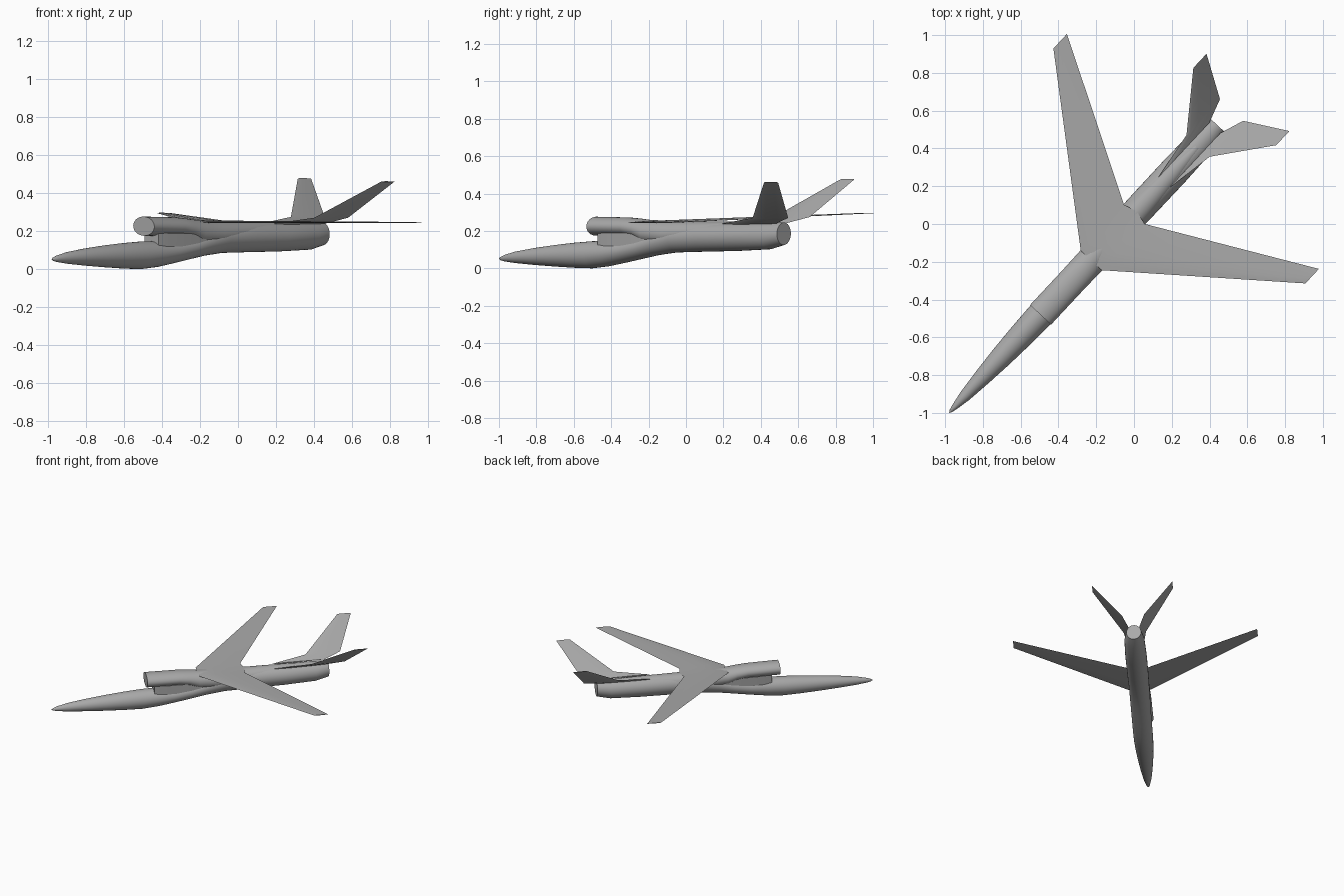
import bpy, bmesh, math
from mathutils import Vector

if "Cube" in bpy.data.objects:
    bpy.data.objects.remove(bpy.data.objects["Cube"], do_unlink=True)

# One plain grey skin
skin = bpy.data.materials.new("plain_grey")
skin.use_nodes = True
GREY = (0.4, 0.4, 0.4, 1)
skin.diffuse_color = GREY
skin.node_tree.nodes["Principled BSDF"].inputs["Base Color"].default_value = GREY

# Aircraft frame: aft from the nose, out to its left, up; banked slightly
HEADING, BANK = math.radians(47), -0.027
NOSE = Vector((-0.977, -0.998, 0))
AFT = Vector((math.cos(HEADING), math.sin(HEADING), 0))
LEFT = Vector((math.sin(HEADING), -math.cos(HEADING), BANK))
UP = Vector((0, 0, 1))


def place(s, t, z):
    return NOSE + AFT * s + LEFT * t + UP * z


def loft(name, rings):
    """Skin closed rings of aircraft-frame points and cap both ends."""
    bm = bmesh.new()
    loops = [[bm.verts.new(place(*p)) for p in ring] for ring in rings]
    n = len(loops[0])
    for a, b in zip(loops, loops[1:]):
        for i in range(n):
            j = (i + 1) % n
            bm.faces.new((a[i], a[j], b[j], b[i]))
    bm.faces.new(loops[0])
    bm.faces.new(loops[-1])
    bmesh.ops.recalc_face_normals(bm, faces=bm.faces)
    mesh = bpy.data.meshes.new(name)
    bm.to_mesh(mesh)
    bm.free()
    mesh.materials.append(skin)
    obj = bpy.data.objects.new(name, mesh)
    bpy.context.collection.objects.link(obj)
    bpy.ops.object.select_all(action="DESELECT")
    obj.select_set(True)
    bpy.context.view_layer.objects.active = obj
    bpy.ops.object.shade_smooth_by_angle(angle=math.radians(35))
    return obj


def oval(s, half_width, bottom, top, sides=32):
    mid, half = (top + bottom) / 2, (top - bottom) / 2
    turns = [2 * math.pi * i / sides for i in range(sides)]
    return [(s, half_width * math.cos(a), mid + half * math.sin(a)) for a in turns]


def foil(le, te, t, z, thick):
    """Thin wing section between leading and trailing edge."""
    shape = [(0, 0), (0.12, 0.7), (0.35, 1), (0.7, 0.6),
             (1, 0), (0.7, -0.6), (0.35, -1), (0.12, -0.7)]
    return [(le + (te - le) * u, t, z + v * thick / 2) for u, v in shape]


# Fuselage: station, half width, bottom, top
loft("fuselage", [oval(*r) for r in (
    (0, .002, .05, .054), (.012, .009, .043, .062), (.04, .016, .037, .072),
    (.12, .031, .028, .09), (.26, .046, .018, .109), (.4, .058, .01, .124),
    (.55, .067, .003, .137), (.68, .072, 0, .145), (.8, .073, .011, .147),
    (.92, .073, .03, .15), (1.05, .074, .052, .17), (1.16, .075, .07, .2),
    (1.3, .076, .085, .235), (1.5, .079, .089, .245), (1.75, .08, .093, .246),
    (1.98, .075, .102, .247), (2.08, .055, .125, .245))])

# Engine intake duct blending down into the back of the fuselage
loft("intake_duct", [oval(*r) for r in (
    (.707, .076, .175, .276), (.95, .076, .172, .272), (1.03, .077, .158, .266),
    (1.1, .078, .125, .259), (1.25, .076, .11, .254), (1.5, .068, .13, .25),
    (1.75, .045, .18, .25), (1.92, .02, .22, .248))])

# Short pedestal between the fuselage and the duct
loft("intake_pedestal", [[(s, -w, .12), (s, w, .12), (s, w, .19), (s, -w, .19)]
                         for s, w in ((.765, .05), (.85, .062), (1.12, .068))])

# Swept main wing, tip to tip
loft("main_wing", [foil(le, te, t, z, k) for le, te, t, z, k in (
    (1.785, 1.89, -.912, .27, .004), (1.1, 1.435, -.075, .25, .014),
    (1.1, 1.455, 0, .25, .014),
    (1.1, 1.435, .075, .25, .014), (1.785, 1.89, .912, .27, .004))])

# V tail with long root strakes
for side, label in ((1, "left"), (-1, "right")):
    loft(label + "_tail_fin", [foil(le, te, side * t, z, k) for le, te, t, z, k in (
        (1.66, 2.06, .04, .24, .008), (1.93, 2.19, .084, .272, .01),
        (2.215, 2.317, .3, .468, .004))])
